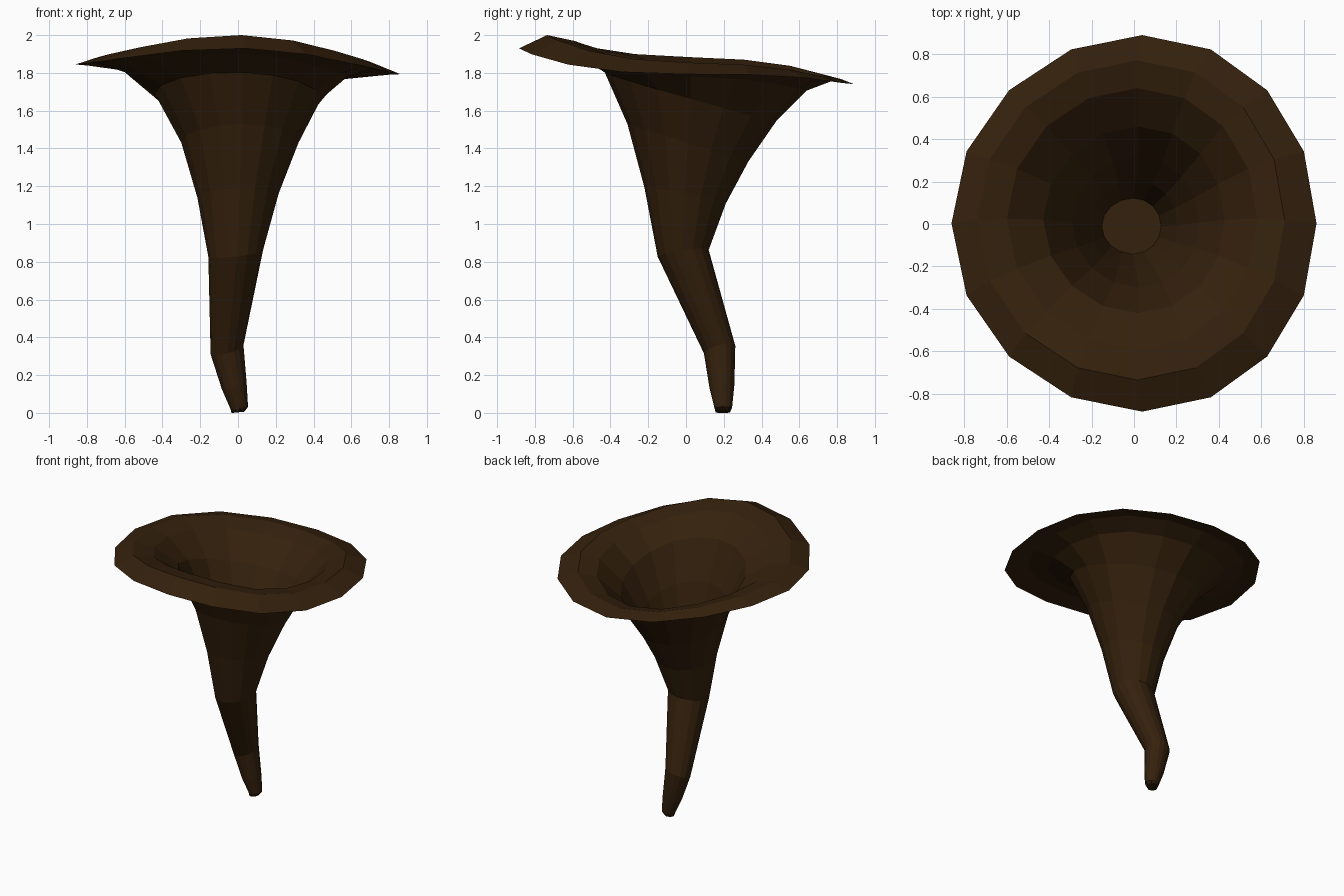
import bpy
import bmesh
import math

SIDES = 16

brown = bpy.data.materials.new("dark_brown")
brown.diffuse_color = (0.035, 0.015, 0.0038, 1.0)


def ring(bm, cx, cy, cz, rx, ry, tx, ty, warp=0.0, ragged=0.0):
    """Elliptical ring, tilted by slopes tx and ty, optionally warped or ragged."""
    verts = []
    for k in range(SIDES):
        a = 2 * math.pi * k / SIDES
        c, s = math.cos(a), math.sin(a)
        skew = 0.045 * rx * s * s
        wave = warp * c * c * (0.09 * s - 0.016)
        z = cz + tx * rx * c + ty * ry * s + wave + ragged * (k % 2)
        verts.append(bm.verts.new((cx + rx * c + skew, cy + ry * s, z)))
    return verts


def loft(name, rings, cap_start=False, cap_end=False):
    """Skin a list of rings into one faceted shell."""
    bm = bmesh.new()
    loops = [ring(bm, *r) for r in rings]
    for lower, upper in zip(loops, loops[1:]):
        for k in range(SIDES):
            n = (k + 1) % SIDES
            bm.faces.new((lower[k], lower[n], upper[n], upper[k]))
    if cap_start:
        bm.faces.new(loops[0][::-1])
    if cap_end:
        bm.faces.new(loops[-1])
    mesh = bpy.data.meshes.new(name)
    bm.to_mesh(mesh)
    bm.free()
    mesh.materials.append(brown)
    obj = bpy.data.objects.new(name, mesh)
    bpy.context.collection.objects.link(obj)
    return obj


# cx, cy, cz, rx, ry, slope x, slope y, warp, ragged
# Crooked stem with a ragged foot
stem = [
    (0.000, 0.195, 0.003, 0.034, 0.038, 0.10, 0.00, 0.0, 0.016),
    (0.006, 0.197, 0.028, 0.047, 0.047, 0.10, 0.00),
    (-0.020, 0.190, 0.14, 0.066, 0.066, 0.20, 0.10),
    (-0.058, 0.178, 0.335, 0.087, 0.083, 0.28, 0.24),
    (-0.012, -0.015, 0.845, 0.145, 0.135, 0.13, 0.13),
]

# Outside of the flaring trumpet up to the rim edge
rim = (0.0, 0.003, 1.835, 0.86, 0.887, -0.03, -0.107, 1.0)
bell = [
    stem[-1],
    (0.000, -0.005, 1.15, 0.215, 0.215, 0.05, -0.20),
    (0.010, 0.010, 1.43, 0.310, 0.320, 0.00, -0.31),
    (0.000, 0.025, 1.675, 0.440, 0.455, -0.03, -0.28),
    (-0.010, 0.025, 1.805, 0.590, 0.615, -0.02, -0.16, 0.8),
    (-0.015, 0.018, 1.853, 0.725, 0.753, -0.02, -0.128, 1.0),
    rim,
]

# Top of the rim and the hollow inside, down to the floor
funnel = [
    rim,
    (-0.015, 0.018, 1.885, 0.725, 0.753, -0.02, -0.153, 1.0),
    (-0.010, 0.025, 1.852, 0.590, 0.615, -0.02, -0.19, 0.8),
    (0.000, 0.020, 1.710, 0.428, 0.440, -0.03, -0.28),
    (0.008, 0.008, 1.455, 0.300, 0.308, 0.00, -0.31),
    (0.000, -0.005, 1.170, 0.208, 0.208, 0.05, -0.19),
    (-0.012, -0.010, 0.875, 0.140, 0.132, 0.00, 0.00),
]

loft("stem", stem, cap_start=True)
loft("trumpet_outside", bell)
loft("trumpet_inside", funnel, cap_end=True)
